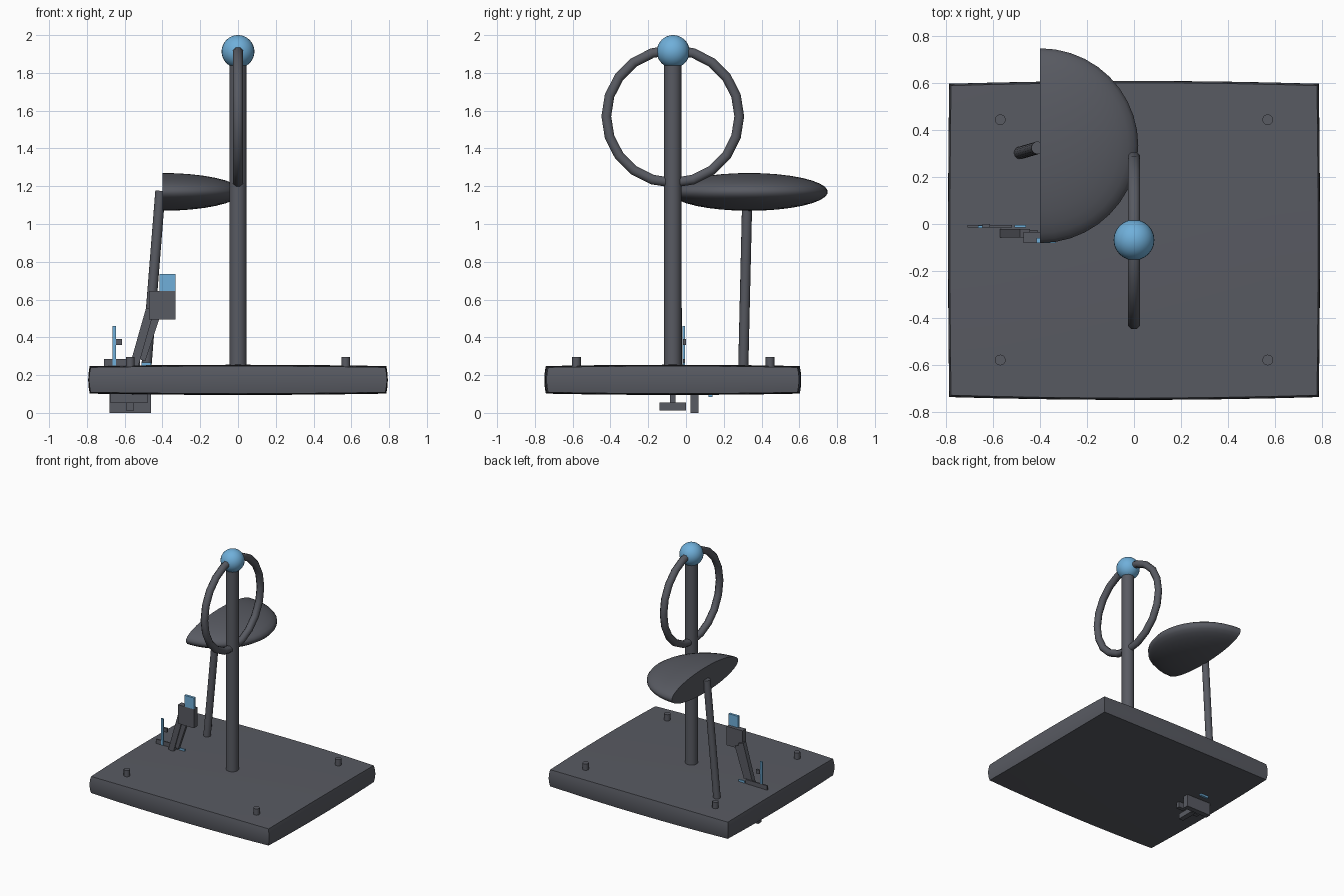
import bpy, bmesh, math
from mathutils import Vector

if "Cube" in bpy.data.objects:
    bpy.data.objects.remove(bpy.data.objects["Cube"])


def material(name, rgb):
    m = bpy.data.materials.new(name)
    m.diffuse_color = (*rgb, 1)
    m.use_nodes = True
    m.node_tree.nodes["Principled BSDF"].inputs["Base Color"].default_value = m.diffuse_color
    return m


GREY = material("slate_grey", (0.098, 0.103, 0.122))
BLUE = material("sky_blue", (0.16, 0.43, 0.70))


def add(name, bm, mat, smooth=None):
    """Turn a bmesh into a named object with one colour."""
    bmesh.ops.recalc_face_normals(bm, faces=bm.faces)
    me = bpy.data.meshes.new(name)
    bm.to_mesh(me)
    bm.free()
    me.materials.append(mat)
    ob = bpy.data.objects.new(name, me)
    bpy.context.collection.objects.link(ob)
    if smooth:
        bpy.ops.object.select_all(action='DESELECT')
        ob.select_set(True)
        bpy.context.view_layer.objects.active = ob
        bpy.ops.object.shade_smooth_by_angle(angle=math.radians(smooth))
    return ob


def box(name, x, y, z, mat=GREY):
    """Box from its (low, high) extents."""
    bm = bmesh.new()
    bmesh.ops.create_cube(bm, size=1)
    for v in bm.verts:
        v.co = [(lo + hi) / 2 + c * (hi - lo) for c, (lo, hi) in zip(v.co, (x, y, z))]
    return add(name, bm, mat)


def rod(name, a, b, r, sides=16):
    """Round bar between two points."""
    a, b = Vector(a), Vector(b)
    bm = bmesh.new()
    bmesh.ops.create_cone(bm, cap_ends=True, segments=sides, radius1=r, radius2=r,
                          depth=(b - a).length)
    bmesh.ops.rotate(bm, verts=bm.verts, cent=(0, 0, 0),
                     matrix=(b - a).to_track_quat('Z', 'Y').to_matrix())
    bmesh.ops.translate(bm, verts=bm.verts, vec=(a + b) / 2)
    return add(name, bm, GREY, 50)


def slanted_bar(name, x0, z0, x1, z1, width, y):
    """Flat bar leaning in the front plane."""
    side = Vector((z1 - z0, 0, x0 - x1)).normalized() * width / 2
    bm = bmesh.new()
    ends = [Vector((x0, y[0], z0)), Vector((x1, y[0], z1))]
    f = bm.faces.new([bm.verts.new(p) for p in
                      (ends[0] - side, ends[0] + side, ends[1] + side, ends[1] - side)])
    ext = bmesh.ops.extrude_face_region(bm, geom=[f])["geom"]
    bmesh.ops.translate(bm, vec=(0, y[1] - y[0], 0),
                        verts=[v for v in ext if isinstance(v, bmesh.types.BMVert)])
    bm.faces.ensure_lookup_table()
    if not f.is_valid:
        bmesh.ops.holes_fill(bm, edges=bm.edges)
    return add(name, bm, GREY)


# Base slab, gently pillowed on all sides
bm = bmesh.new()
bmesh.ops.create_cube(bm, size=2)
bmesh.ops.subdivide_edges(bm, edges=bm.edges, cuts=7, use_grid_fill=True)
for v in bm.verts:
    u, w, t = v.co
    bu, bw, bt = 1 - u * u, 1 - w * w, 1 - t * t
    v.co = (u * (0.780 + 0.005 * bw + 0.008 * bt),
            -0.07 + w * (0.660 + 0.012 * bu + 0.008 * bt),
            0.175 + t * (0.066 + 0.007 * bu + 0.007 * bw))
add("base_slab", bm, GREY, 30)

# Corner studs
for x in (-0.57, 0.57):
    for y in (-0.58, 0.445):
        rod("corner_stud", (x, y, 0.24), (x, y, 0.297), 0.023, 12)

# Central post and ball finial
rod("central_post", (0, -0.07, 0.22), (0, -0.07, 1.84), 0.046, 20)
bm = bmesh.new()
bmesh.ops.create_uvsphere(bm, u_segments=24, v_segments=16, radius=0.087)
bmesh.ops.translate(bm, verts=bm.verts, vec=(0, -0.068, 1.913))
add("ball_finial", bm, BLUE, 40)

# Upright ring
bm = bmesh.new()
N, S = 20, 8
loops = []
for i in range(N):
    a = math.tau * i / N
    loop = []
    for j in range(S):
        b = math.tau * (j + 0.5) / S
        r = 0.352 + 0.028 * math.cos(b)
        loop.append(bm.verts.new((0.028 * math.sin(b), -0.07 + r * math.cos(a),
                                  1.57 + r * math.sin(a))))
    loops.append(loop)
for i in range(N):
    p, q = loops[i], loops[(i + 1) % N]
    for j in range(S):
        k = (j + 1) % S
        bm.faces.new((p[j], p[k], q[k], q[j]))
add("upright_ring", bm, GREY, 50)

# Half lens seat with a flat cut side
bm = bmesh.new()
bmesh.ops.create_uvsphere(bm, u_segments=40, v_segments=17, radius=1)
bmesh.ops.scale(bm, verts=bm.verts, vec=(0.42, 0.417, 0.1))
cut = bmesh.ops.bisect_plane(bm, geom=bm.verts[:] + bm.edges[:] + bm.faces[:], dist=1e-5,
                             plane_co=(0, 0, 0), plane_no=(-1, 0, 0), clear_outer=True)
bmesh.ops.holes_fill(bm, edges=[e for e in bm.edges if e.is_boundary])
bmesh.ops.translate(bm, verts=bm.verts, vec=(-0.4, 0.334, 1.17))
add("half_lens_seat", bm, GREY, 40)
rod("seat_leg", (-0.486, 0.303, 0.23), (-0.411, 0.325, 1.175), 0.027)

# Small lever mechanism on the slab
box("foot_plate", (-0.71, -0.52), (-0.015, -0.005), (0.24, 0.284))
box("upright_marker", (-0.665, -0.645), (-0.018, -0.006), (0.24, 0.46), BLUE)
box("marker_knob", (-0.645, -0.615), (-0.015, 0.0), (0.36, 0.391))
box("foot_tip", (-0.51, -0.46), (-0.015, -0.005), (0.24, 0.268), BLUE)
slanted_bar("long_lever", -0.55, 0.25, -0.465, 0.55, 0.045, (-0.058, -0.022))
slanted_bar("short_lever", -0.51, 0.28, -0.43, 0.52, 0.04, (-0.05, -0.025))
box("lever_panel", (-0.472, -0.332), (-0.08, -0.035), (0.495, 0.645))
box("panel_flag", (-0.415, -0.332), (-0.08, -0.06), (0.645, 0.735), BLUE)

# Fittings under the slab
box("underside_block", (-0.68, -0.46), (0.023, 0.065), (0.0, 0.12))
box("underside_stem", (-0.675, -0.48), (-0.085, -0.055), (0.053, 0.12))
box("underside_crossbar", (-0.592, -0.55), (-0.14, 0.0), (0.012, 0.055))
box("underside_tab", (-0.60, -0.53), (0.12, 0.14), (0.084, 0.12), BLUE)
